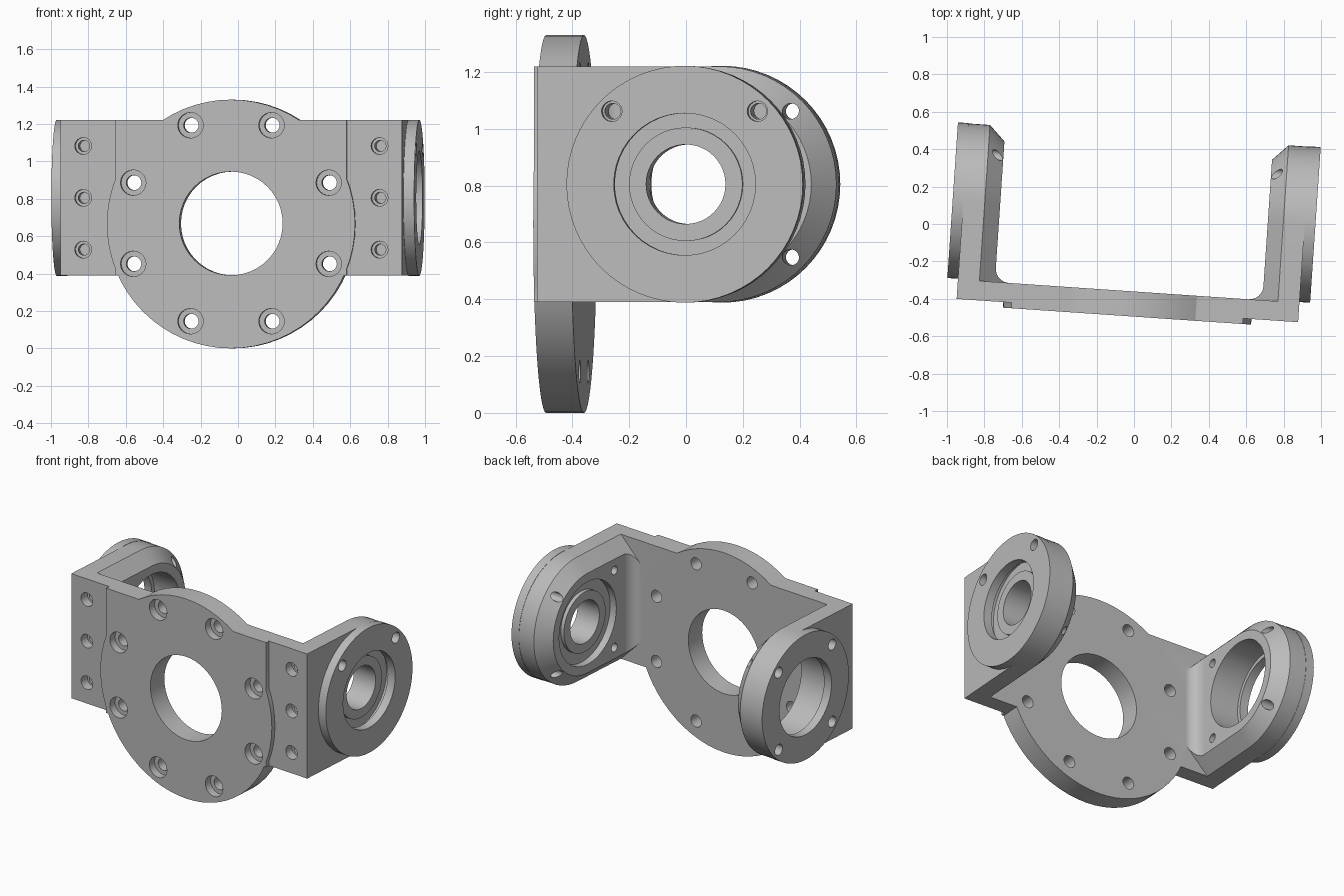
import bpy, bmesh, math
from mathutils import Matrix, Vector

if "Cube" in bpy.data.objects:
    bpy.data.objects.remove(bpy.data.objects["Cube"], do_unlink=True)

grey = bpy.data.materials.new("machined_grey")
grey.use_nodes = True
colour = (0.5, 0.5, 0.5, 1)
grey.diffuse_color = colour
grey.node_tree.nodes["Principled BSDF"].inputs["Base Color"].default_value = colour

LOW, HIGH = 0.39, 1.22            # height of the straight bracket body
MID, ARM_R, ARM_V = 0.805, 0.415, 0.061   # arm axis
DISC_Z, DISC_R = 0.665, 0.665     # face disc
FRONT, EAR, BACK = -0.494, -0.464, -0.36
INNER, CHAMFER, OUTER, CAP = 0.717, 0.80, 0.915, 0.972


def finish(bm, name):
    bmesh.ops.recalc_face_normals(bm, faces=bm.faces)
    mesh = bpy.data.meshes.new(name)
    bm.to_mesh(mesh)
    bm.free()
    mesh.materials.append(grey)
    obj = bpy.data.objects.new(name, mesh)
    bpy.context.collection.objects.link(obj)
    return obj


def cylinder(name, axis, start, end, a, z, r, sides=48):
    """Cylinder along x or y; a is the other horizontal coordinate."""
    bm = bmesh.new()
    bmesh.ops.create_cone(bm, cap_ends=True, segments=sides, radius1=r, radius2=r, depth=abs(end - start))
    mid = (start + end) / 2
    if axis == "x":
        turn, place = Matrix.Rotation(math.pi / 2, 4, "Y"), (mid, a, z)
    else:
        turn, place = Matrix.Rotation(math.pi / 2, 4, "X"), (a, mid, z)
    bm.transform(Matrix.Translation(place) @ turn)
    return finish(bm, name)


def prism(name, outline, low, high):
    bm = bmesh.new()
    face = bm.faces.new([bm.verts.new((x, y, low)) for x, y in outline])
    top = bmesh.ops.extrude_face_region(bm, geom=[face])["geom"]
    bmesh.ops.translate(bm, vec=(0, 0, high - low), verts=[v for v in top if isinstance(v, bmesh.types.BMVert)])
    return finish(bm, name)


def combine(target, tool, operation):
    mod = target.modifiers.new("combine", "BOOLEAN")
    mod.operation, mod.solver, mod.object = operation, "EXACT", tool
    bpy.context.view_layer.objects.active = target
    bpy.ops.object.modifier_apply(modifier=mod.name)
    bpy.data.objects.remove(tool, do_unlink=True)


def drill(target, *args, sides=24):
    combine(target, cylinder("drill", *args, sides), "DIFFERENCE")


def arm_envelope(s):
    """Round-ended arm whose inner edge tapers at 45 degrees."""
    bm = bmesh.new()
    taper = CHAMFER - 0.63
    for x, r in ((OUTER, ARM_R), (CHAMFER, ARM_R), (CHAMFER - taper, ARM_R - taper)):
        for i in range(33):
            t = -math.pi / 2 + math.pi * i / 32
            bm.verts.new((s * x, ARM_V + r * math.cos(t), MID + r * math.sin(t)))
        for side in (-1, 1):
            bm.verts.new((s * x, BACK - 0.03, MID + side * r))
    bmesh.ops.convex_hull(bm, input=bm.verts)
    bmesh.ops.dissolve_limit(bm, angle_limit=0.002, verts=bm.verts, edges=bm.edges)
    return finish(bm, "envelope")


def arm(s):
    """Arm with a filleted root, trimmed to the tapered envelope."""
    f = 0.075
    outline = [(OUTER + 0.1, 0.6), (INNER, 0.6)]
    for i in range(9):
        t = math.pi / 2 * i / 8
        outline.append((INNER - f + f * math.cos(t), BACK + f - f * math.sin(t)))
    outline += [(INNER - f, BACK - 0.1), (OUTER + 0.1, BACK - 0.1)]
    body = prism("arm", [(s * x, y) for x, y in outline], LOW - 0.1, HIGH + 0.1)
    combine(body, arm_envelope(s), "INTERSECT")
    return body


# Bracket: stepped front plate, round face disc and two arms
half = [(0.62, FRONT), (0.62, EAR), (OUTER, EAR), (OUTER, BACK)]
bracket = prism("bracket", half + [(-x, y) for x, y in reversed(half)], LOW, HIGH)
combine(bracket, cylinder("disc", "y", FRONT, BACK, 0, DISC_Z, DISC_R, 64), "UNION")
for s in (-1, 1):
    combine(bracket, arm(s), "UNION")

# Central opening and ring of counterbored holes
drill(bracket, "y", -0.7, -0.2, 0, DISC_Z + 0.003, 0.277, sides=48)
for i in range(8):
    t = math.pi / 8 + math.pi / 4 * i
    x, z = 0.567 * math.cos(t), DISC_Z + 0.004 + 0.567 * math.sin(t)
    drill(bracket, "y", -0.7, -0.2, x, z, 0.04)
    drill(bracket, "y", -0.7, FRONT + 0.05, x, z, 0.068)

parts = [bracket]
for s, side in ((-1, "right"), (1, "left")):
    # Screw holes in the ears
    for z in (MID - 0.277, MID, MID + 0.277):
        drill(bracket, "y", -0.7, -0.27, s * 0.794, z, 0.03)
        drill(bracket, "y", -0.7, EAR + 0.06, s * 0.794, z, 0.045)

    # Arm bore and outer cap
    drill(bracket, "x", s * 0.6, s * 1.1, ARM_V, MID, 0.275, sides=48)
    cap = cylinder(side + "_bearing_cap", "x", s * OUTER, s * CAP, ARM_V, MID, ARM_R + 0.002, 64)
    drill(cap, "x", s * 0.6, s * 1.1, ARM_V, MID, 0.25, sides=48)
    for dy in (-0.257, 0.257):
        for dz in (-0.257, 0.257):
            drill(bracket, "x", s * 0.6, s * 1.1, ARM_V + dy, MID + dz, 0.028)
            drill(cap, "x", s * 0.6, s * 1.1, ARM_V + dy, MID + dz, 0.036)
    parts.append(cap)

# Bearing fitted in the left arm only
bearing = cylinder("bearing", "x", 0.765, 0.885, ARM_V, MID, 0.28)
combine(bearing, cylinder("sleeve", "x", 0.74, 0.91, ARM_V, MID, 0.2), "UNION")
drill(bearing, "x", 0.6, 1.1, ARM_V, MID, 0.14, sides=48)
parts.append(bearing)

# The whole assembly sits turned slightly about the vertical
for obj in parts:
    obj.data.transform(Matrix.Translation(Vector((-0.004, 0, 0))))
    obj.data.transform(Matrix.Rotation(math.radians(-3.9), 4, "Z"))
    bpy.ops.object.select_all(action="DESELECT")
    obj.select_set(True)
    bpy.context.view_layer.objects.active = obj
    bpy.ops.object.shade_smooth_by_angle(angle=math.radians(30))
